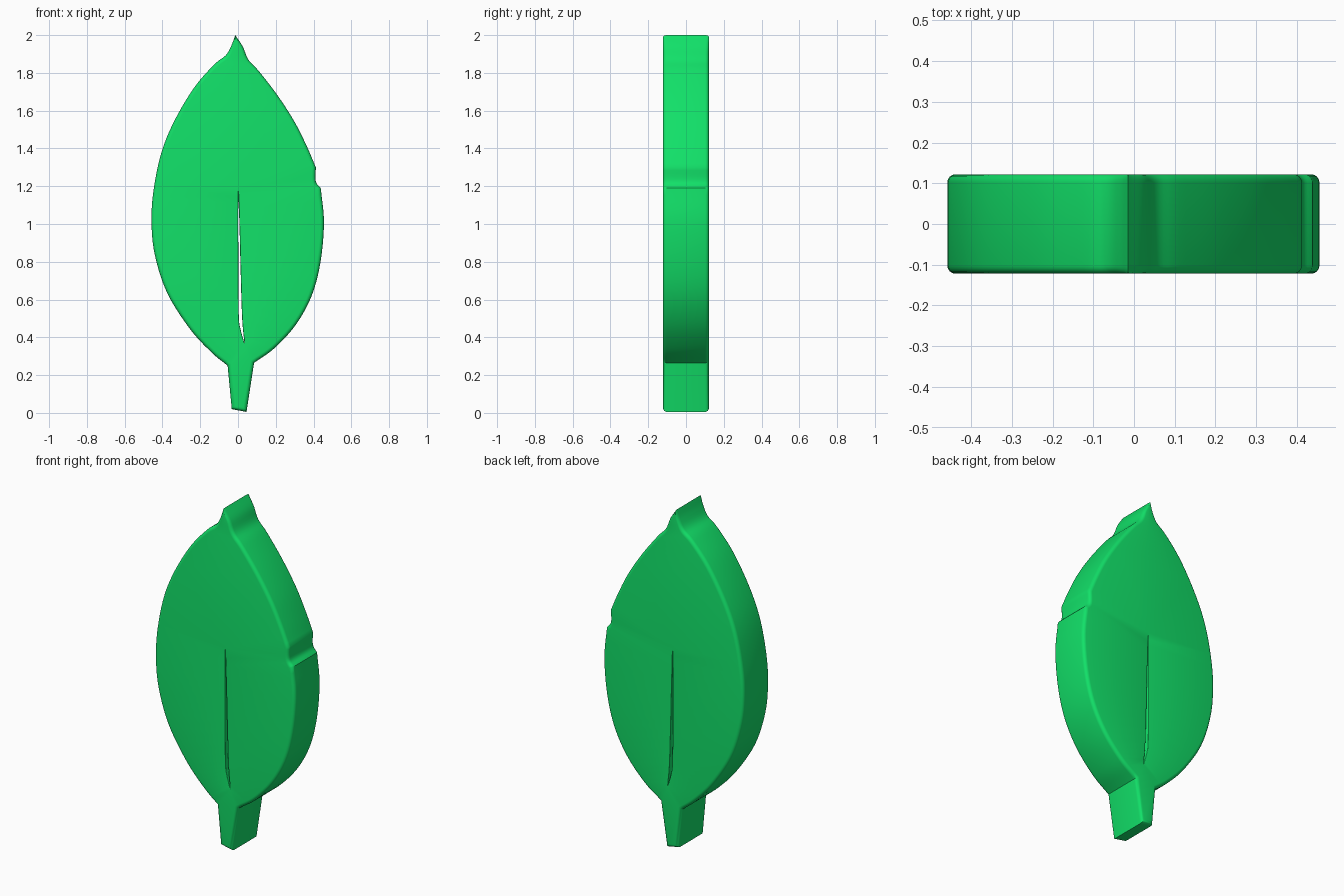
import bpy, bmesh, math
from mathutils import Vector

if "Cube" in bpy.data.objects:
    bpy.data.objects.remove(bpy.data.objects["Cube"])

HALF = 0.122      # half thickness
STEPS = 5         # samples per smooth span
ARC = 4           # segments in the rounded rim


def smooth(points):
    """Catmull-Rom run through the points, leaving out the last one."""
    p = [Vector(q) for q in points]
    p = [2 * p[0] - p[1]] + p + [2 * p[-1] - p[-2]]
    out = []
    for i in range(1, len(p) - 2):
        a, b, c, d = p[i - 1:i + 3]
        for k in range(STEPS):
            t = k / STEPS
            out.append(0.5 * (2 * b + (c - a) * t + (2 * a - 5 * b + 4 * c - d) * t * t
                              + (3 * b - a - 3 * c + d) * t ** 3))
    return out


def shifted(loop, dist):
    """Move a loop into the material (left of travel); less near the thin tip."""
    out = []
    for i, p in enumerate(loop):
        n1, n2 = [Vector((-d.y, d.x)).normalized()
                  for d in (p - loop[i - 1], loop[(i + 1) % len(loop)] - p)]
        m = (n1 + n2).normalized()
        taper = max(0.2, min(1, (2.05 - p.y) / 0.15))
        out.append(p + m * dist * taper / max(0.55, m.dot(n1)))
    return out


def wall(bm, loop, radius):
    """Side wall with rounded rims; returns the edges of its front and back rings."""
    half_profile = [(radius * (1 - math.cos(a)), HALF - radius * (1 - math.sin(a)))
                    for a in (k / ARC * math.pi / 2 for k in range(ARC + 1))]
    profile = [(s, -y) for s, y in reversed(half_profile)] + half_profile
    rings = [[bm.verts.new((p.x, y, p.y)) for p in shifted(loop, s)] for s, y in profile]
    n = len(loop)
    for a, b in zip(rings, rings[1:]):
        for i in range(n):
            j = (i + 1) % n
            bm.faces.new((a[i], a[j], b[j], b[i]))
    return [[bm.edges.get((r[i], r[(i + 1) % n])) for i in range(n)]
            for r in (rings[0], rings[-1])]


# Leaf outline, counterclockwise from the tip: left side, stem, right side
outline = smooth([(-.015, 2), (-.035, 1.945), (-.065, 1.893), (-.125, 1.845), (-.23, 1.725),
                  (-.335, 1.55), (-.405, 1.38), (-.447, 1.18), (-.458, 1.01), (-.44, .835),
                  (-.375, .635), (-.255, .445), (-.14, .32), (-.055, .25)])
outline += [Vector(p) for p in ((-.055, .25), (-.033, .02), (.045, .005))]
outline += smooth([(.085, .265), (.19, .34), (.305, .465), (.39, .62), (.437, .80),
                   (.455, 1.01), (.438, 1.19)])
outline += smooth([(.438, 1.19), (.412, 1.225), (.412, 1.30)])
outline += smooth([(.412, 1.30), (.365, 1.41), (.30, 1.54), (.21, 1.68), (.11, 1.81),
                   (.055, 1.87), (.025, 1.94), (-.015, 2)])

# Midrib slit, clockwise from its top
slit = smooth([(.002, 1.18), (.009, .95), (.014, .75), (.022, .50), (.034, .37)])
slit += smooth([(.034, .37), (.014, .44), (.004, .52), (.002, .80), (.001, 1.0), (.002, 1.18)])

bm = bmesh.new()
rims = zip(wall(bm, outline, 0.02), wall(bm, slit, 0.004))
for (outer, inner), side in zip(rims, (-1, 1)):
    bmesh.ops.triangle_fill(bm, edges=outer + inner, normal=(0, side, 0), use_beauty=True)
bmesh.ops.remove_doubles(bm, verts=bm.verts, dist=1e-4)
bmesh.ops.recalc_face_normals(bm, faces=bm.faces)

mesh = bpy.data.meshes.new("leaf")
bm.to_mesh(mesh)
bm.free()
leaf = bpy.data.objects.new("leaf", mesh)
bpy.context.collection.objects.link(leaf)

green = bpy.data.materials.new("leaf_green")
green.diffuse_color = (0.006, 0.75, 0.14, 1)
green.use_nodes = True
green.node_tree.nodes["Principled BSDF"].inputs["Base Color"].default_value = green.diffuse_color
mesh.materials.append(green)

bpy.context.view_layer.objects.active = leaf
leaf.select_set(True)
bpy.ops.object.shade_smooth_by_angle(angle=math.radians(30))
